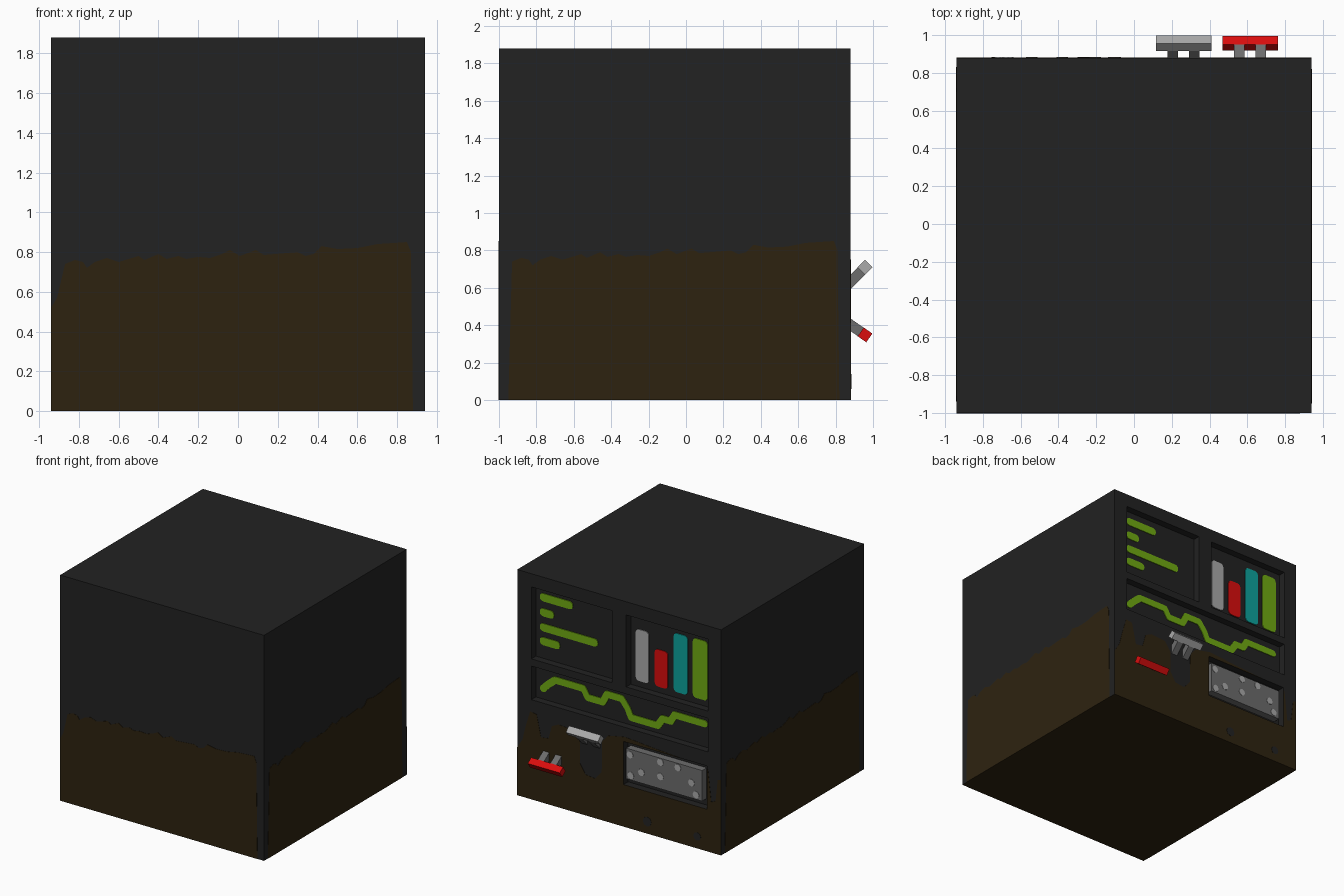
import bpy, bmesh, math
from mathutils import Matrix, Vector

if "Cube" in bpy.data.objects:
    bpy.data.objects.remove(bpy.data.objects["Cube"])


def material(name, r, g, b):
    m = bpy.data.materials.new(name)
    m.diffuse_color = (r, g, b, 1)
    m.use_nodes = True
    m.node_tree.nodes["Principled BSDF"].inputs["Base Color"].default_value = m.diffuse_color
    return m


DARK = material("dark metal", .016, .016, .016)
RUST = material("rust brown", .027, .0165, .005)
GREEN = material("display green", .16, .40, .006)
TEAL = material("display teal", .004, .36, .33)
RED = material("red", .70, .004, .004)
SILVER = material("silver", .40, .40, .40)
GREY = material("mid grey", .15, .15, .15)


def side(u, n, origin):
    """Frame of one wall: u runs left to right from outside, v is height, w points out."""
    m = Matrix((u, (0, 0, 1), n)).transposed().to_4x4()
    m.translation = origin
    return m


FRONT = side((1, 0, 0), (0, -1, 0), (0, -1, 0))
RIGHT = side((0, 1, 0), (1, 0, 0), (.94, -.06, 0))
BACK = side((-1, 0, 0), (0, 1, 0), (0, .88, 0))
LEFT = side((0, -1, 0), (-1, 0, 0), (-.94, -.06, 0))


def finish(name, bm, mat):
    bmesh.ops.recalc_face_normals(bm, faces=bm.faces)
    me = bpy.data.meshes.new(name)
    bm.to_mesh(me)
    bm.free()
    me.materials.append(mat)
    ob = bpy.data.objects.new(name, me)
    bpy.context.collection.objects.link(ob)
    return ob


def plates(name, frame, outlines, mat, w=0.0, thick=.003):
    """Extrude flat outlines (u, v) outwards from depth w on a wall."""
    bm = bmesh.new()
    for pts in outlines:
        f = bm.faces.new([bm.verts.new(frame @ Vector((u, v, w))) for u, v in pts])
        ext = bmesh.ops.extrude_face_region(bm, geom=[f], use_keep_orig=True)
        vs = [g for g in ext["geom"] if isinstance(g, bmesh.types.BMVert)]
        bmesh.ops.translate(bm, verts=vs, vec=frame.to_3x3() @ Vector((0, 0, thick)))
    return finish(name, bm, mat)


def box(u0, v0, u1, v1):
    return [(u0, v0), (u1, v0), (u1, v1), (u0, v1)]


def rounded(u0, v0, u1, v1, r):
    pts = []
    for k, (cu, cv) in enumerate(box(u0 + r, v0 + r, u1 - r, v1 - r)):
        for i in range(4):
            a = math.pi + (k + i / 3) * math.pi / 2
            pts.append((cu + r * math.cos(a), cv + r * math.sin(a)))
    return pts


def capsule(a, b, r):
    t = math.atan2(b[1] - a[1], b[0] - a[0])
    return [(c[0] + r * math.cos(t + s + i * math.pi / 5), c[1] + r * math.sin(t + s + i * math.pi / 5))
            for c, s in ((b, -math.pi / 2), (a, math.pi / 2)) for i in range(6)]


def disc(u, v, r, n=8):
    return [(u + r * math.cos(i * math.tau / n), v + r * math.sin(i * math.tau / n)) for i in range(n)]


# Main block, rusty underneath
bm = bmesh.new()
bmesh.ops.create_cube(bm, size=1.88)
bmesh.ops.translate(bm, verts=bm.verts, vec=(0, -.06, .94))
body = finish("body", bm, DARK)
body.data.materials.append(RUST)
for p in body.data.polygons:
    p.material_index = 1 if p.normal.z < -.5 else 0

# Rust creeping up each wall
edge = [(-.87, .74), (-.82, .76), (-.78, .75), (-.76, .72), (-.72, .75), (-.66, .77), (-.6, .75),
        (-.5, .78), (-.47, .76), (-.4, .79), (-.36, .765), (-.3, .78), (-.26, .765), (-.2, .775),
        (-.14, .77), (-.08, .79), (-.04, .81), (.01, .78), (.09, .81), (.13, .785), (.3, .80),
        (.34, .78), (.38, .79), (.42, .83), (.5, .815), (.6, .82), (.7, .84), (.85, .85), (.87, .8), (.88, 0)]
plates("front_rust", FRONT, [[(-.94, 0), (-.94, .52), (-.91, .57)] + edge], RUST, 0, .002)
for nm, frame in (("right_rust", RIGHT), ("left_rust", LEFT)):
    plates(nm, frame, [[(-.89, 0)] + edge], RUST, 0, .002)
back_edge = [(-.94, 0), (-.94, .40), (-.89, .48), (-.86, .60), (-.82, .73), (-.76, .72), (-.72, .54),
             (-.65, .55), (-.62, .66), (-.56, .69), (-.42, .68), (-.36, .6), (-.36, .42), (-.31, .34),
             (-.22, .33), (-.16, .4), (-.155, .66), (-.1, .72), (.05, .75), (.3, .73), (.74, .70),
             (.82, .68), (.85, .42), (.89, .44), (.91, .62), (.94, .63), (.94, 0)]
back_rust = plates("back_rust", BACK, [back_edge], RUST, 0, .002)
plates("bare_spots", BACK, [disc(.26, .10, .04), disc(.72, .10, .035)], DARK, .002, .002)

# Sunken screens and vent opening
D = .06
cutter = plates("recess_cutter", BACK, [box(-.81, 1.17, -.065, 1.77), box(.065, 1.17, .82, 1.77),
                                        box(-.81, .83, .82, 1.11), box(.04, .35, .81, .71)], DARK, -D, .2)
for ob in (body, back_rust):
    mod = ob.modifiers.new("recesses", "BOOLEAN")
    mod.operation = "DIFFERENCE"
    mod.solver = "EXACT"
    mod.object = cutter
    bpy.context.view_layer.objects.active = ob
    bpy.ops.object.modifier_apply(modifier=mod.name)
bpy.data.objects.remove(cutter)

# Text-like lines on the first screen
lines = [(-.466, 1.68), (-.64, 1.555), (-.235, 1.43), (-.585, 1.315)]
plates("screen_lines", BACK, [rounded(-.77, v - .033, u, v + .033, .03) for u, v in lines], GREEN, -D, .006)

# Bar chart on the second screen
for nm, u0, u1, top, mat in (("silver_bar", .114, .234, 1.65, SILVER), ("red_bar", .289, .41, 1.53, RED),
                             ("teal_bar", .464, .593, 1.71, TEAL), ("green_bar", .64, .777, 1.715, GREEN)):
    plates(nm, BACK, [rounded(u0, 1.22, u1, top, .03)], mat, -D, .006)

# Signal trace on the wide screen
wave = [(-.74, .92), (-.69, .97), (-.63, 1.02), (-.37, 1.02), (-.33, .955), (-.19, .955), (-.15, 1.03),
        (-.015, 1.03), (.04, .96), (.07, .895), (.317, .895), (.363, .963), (.437, .963), (.474, 1.025), (.75, 1.025)]
plates("signal_trace", BACK, [capsule(a, b, .029) for a, b in zip(wave, wave[1:])], GREEN, -D, .006)

# Speckled vent block standing inside its opening
plates("vent_block", BACK, [box(.065, .405, .765, .66)], GREY, -D, D)
specks = [(.05, .82), (.45, .87), (.68, .86), (.45, .4), (.2, .35), (.86, .5), (.92, .15), (.06, .15)]
plates("vent_specks", BACK, [disc(.065 + .7 * a, .405 + .255 * b, .03) for a, b in specks], SILVER, 0, .003)


# Two switches, each a crossbar on a pair of arms
def block(name, center, size, tilt, mat):
    bm = bmesh.new()
    m = Matrix.Translation(center) @ Matrix.Rotation(tilt, 4, "X") @ Matrix.Diagonal((*size, 1))
    bmesh.ops.create_cube(bm, size=1, matrix=m)
    return finish(name, bm, mat)


for nm, x, z, deg, mat in (("silver_switch", .263, .709, 45, SILVER), ("red_switch", .615, .348, -35, RED)):
    t = math.radians(deg)
    block(nm + "_crossbar", (x, .957, z), (.295, .056, .057), t, mat)
    for s in (-1, 1):
        c = (x + s * .057, .957 - .085 * math.cos(t), z - .085 * math.sin(t))
        block(nm + "_arm", c, (.056, .12, .055), t, GREY)
